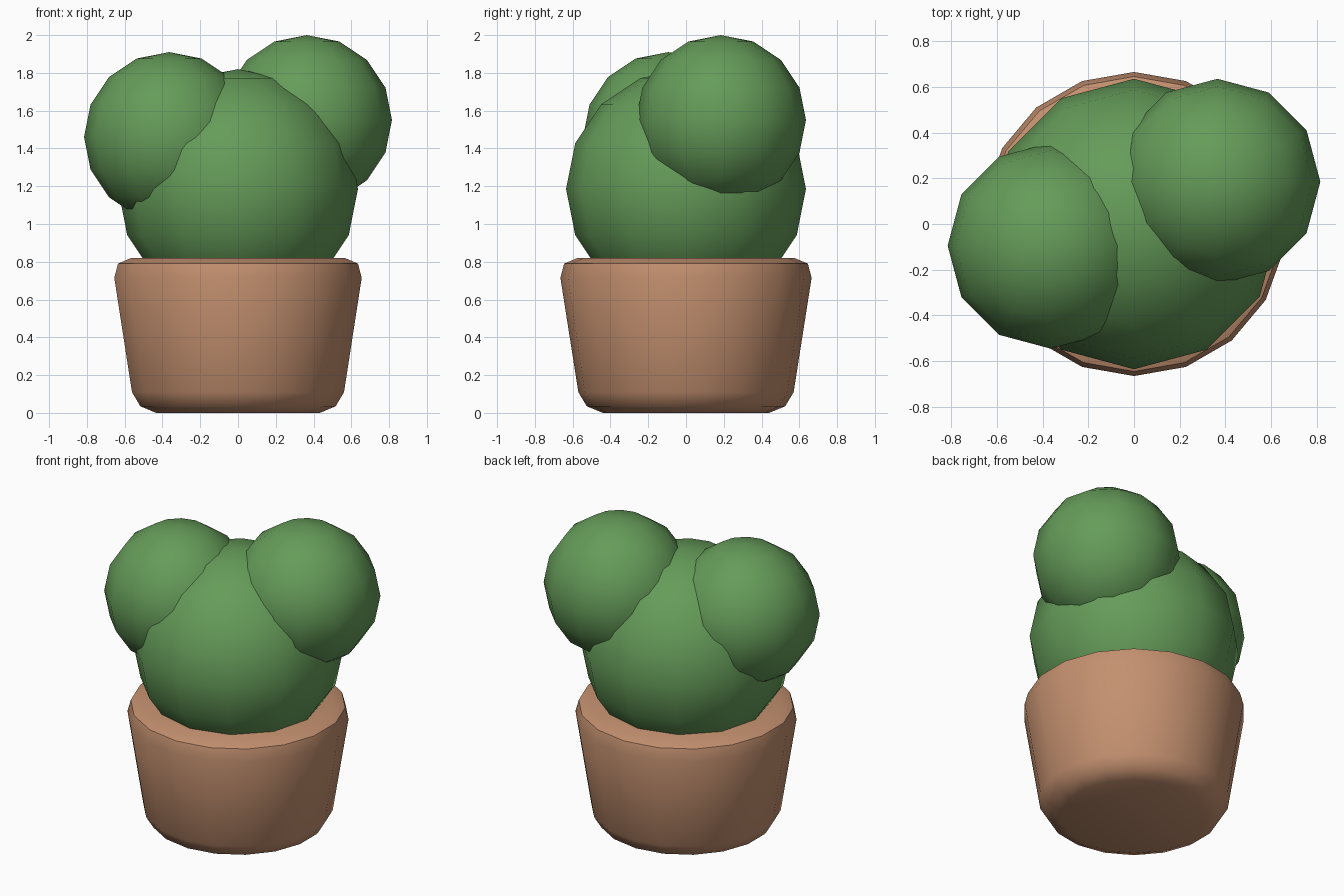
import bpy, bmesh, math

if "Cube" in bpy.data.objects:
    bpy.data.objects.remove(bpy.data.objects["Cube"])

def material(name, rgb):
    m = bpy.data.materials.new(name)
    m.diffuse_color = (*rgb, 1)
    m.use_nodes = True
    m.node_tree.nodes["Principled BSDF"].inputs["Base Color"].default_value = m.diffuse_color
    return m

terracotta = material("terracotta", (0.55, 0.28, 0.16))
green = material("cactus_green", (0.13, 0.33, 0.10))

def lathe(name, profile, sides, mat):
    """Closed solid of revolution around z, first vertex on +y."""
    bm = bmesh.new()
    rings = []
    for r, z in profile:
        angles = [math.pi / 2 + 2 * math.pi * i / sides for i in range(sides)]
        rings.append([bm.verts.new((r * math.cos(a), r * math.sin(a), z)) for a in angles])
    for low, high in zip(rings, rings[1:]):
        for i in range(sides):
            j = (i + 1) % sides
            bm.faces.new((low[i], low[j], high[j], high[i]))
    bm.faces.new(rings[0][::-1])
    bm.faces.new(rings[-1])
    mesh = bpy.data.meshes.new(name)
    bm.to_mesh(mesh)
    bm.free()
    ob = bpy.data.objects.new(name, mesh)
    bpy.context.collection.objects.link(ob)
    mesh.materials.append(mat)
    bpy.ops.object.select_all(action='DESELECT')
    ob.select_set(True)
    bpy.context.view_layer.objects.active = ob
    bpy.ops.object.shade_smooth_by_angle(angle=math.radians(45))

def ball(name, radius, centre):
    bpy.ops.mesh.primitive_uv_sphere_add(segments=12, ring_count=8, radius=radius, location=centre)
    ob = bpy.context.object
    ob.name = name
    ob.data.materials.append(green)
    bpy.ops.object.shade_smooth()

# Tapered pot with rounded base and rim
lathe("pot", [(0.44, 0), (0.525, 0.035), (0.57, 0.11), (0.665, 0.715),
              (0.645, 0.79), (0.575, 0.82)], 18, terracotta)

# Cactus body and its two side lobes
ball("cactus_body", 0.635, (0, 0, 1.185))
ball("right_lobe", 0.45, (0.365, 0.185, 1.55))
ball("left_lobe", 0.45, (-0.365, -0.095, 1.46))
